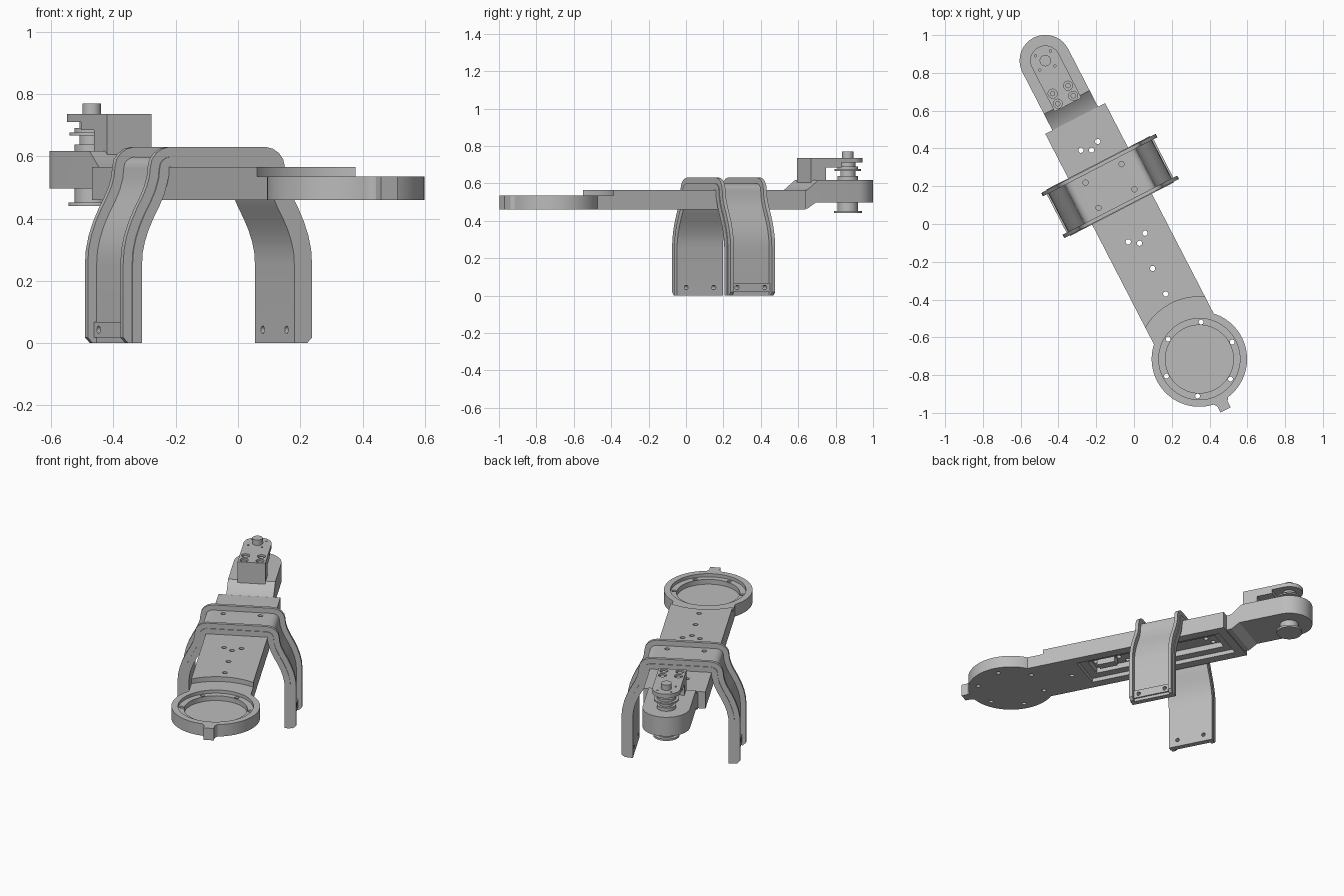
import bpy, bmesh, math
from mathutils import Matrix

cube = bpy.data.objects.get("Cube")
if cube:
    bpy.data.objects.remove(cube, do_unlink=True)

# Everything is laid out along a local y axis starting at the ring centre, then turned
PLACE = Matrix.Translation((0.346, -0.715, 0)) @ Matrix.Rotation(math.radians(27.3), 4, 'Z')
HUB = 1.778

grey = bpy.data.materials.new("plain grey")
grey.diffuse_color = (0.5, 0.5, 0.5, 1)
grey.use_nodes = True
grey.node_tree.nodes["Principled BSDF"].inputs["Base Color"].default_value = (0.5, 0.5, 0.5, 1)


def extrude(name, pts, lo, hi, axis='Z'):
    """Extrude a 2D outline: Z uses (x, y), X uses (y, z), Y uses (x, z)."""
    def put(p, t):
        return {'Z': (p[0], p[1], t), 'X': (t, p[0], p[1]), 'Y': (p[0], t, p[1])}[axis]
    bm = bmesh.new()
    face = bm.faces.new([bm.verts.new(put(p, lo)) for p in pts])
    new = bmesh.ops.extrude_face_region(bm, geom=[face])["geom"]
    d = {'Z': (0, 0, hi - lo), 'X': (hi - lo, 0, 0), 'Y': (0, hi - lo, 0)}[axis]
    bmesh.ops.translate(bm, vec=d, verts=[v for v in new if isinstance(v, bmesh.types.BMVert)])
    bmesh.ops.recalc_face_normals(bm, faces=bm.faces)
    mesh = bpy.data.meshes.new(name)
    bm.to_mesh(mesh)
    bm.free()
    ob = bpy.data.objects.new(name, mesh)
    bpy.context.collection.objects.link(ob)
    mesh.materials.append(grey)
    ob.matrix_world = PLACE
    return ob


def arc(cx, cy, r, a0, a1, n=24):
    return [(cx + r * math.cos(math.radians(a0 + (a1 - a0) * i / n)),
             cy + r * math.sin(math.radians(a0 + (a1 - a0) * i / n))) for i in range(n + 1)]


def cyl(name, x, y, r, lo, hi, n=40, axis='Z'):
    return extrude(name, arc(x, y, r, 0, 360, n)[:-1], lo, hi, axis)


def rect(x0, x1, y0, y1):
    return [(x0, y0), (x1, y0), (x1, y1), (x0, y1)]


def cut(ob, cutters):
    """Subtract the cutters, bake the result and remove the cutters."""
    for c in cutters:
        m = ob.modifiers.new("cut", 'BOOLEAN')
        m.operation, m.solver, m.object = 'DIFFERENCE', 'EXACT', c
    bpy.context.view_layer.update()
    baked = bpy.data.meshes.new_from_object(ob.evaluated_get(bpy.context.evaluated_depsgraph_get()))
    ob.modifiers.clear()
    ob.data = baked
    for c in cutters:
        bpy.data.objects.remove(c, do_unlink=True)


def holes(points, r, lo, hi):
    return [cyl("cutter", x, y, r, lo, hi, 16) for x, y in points]


# Ring plate with its tab and the short neck to the arm
W, R = 0.178, 0.2525
edge = math.degrees(math.acos(W / R))
lip = math.degrees(math.acos(W / 0.33))
shoulder = arc(0, 0, 0.33, 180 - lip, lip)
tab = [(-0.042, -0.25), (-0.03, -0.268), (-0.03, -0.303), (0.03, -0.303), (0.03, -0.268), (0.042, -0.25)]
outline = (arc(0, 0, R, 180 - edge, 260, 32) + tab + arc(0, 0, R, 280, 360 + edge, 32)
           + shoulder[::-1])
ring = extrude("ring_plate", outline, 0.46, 0.535)
bolts = [(0.196 * math.cos(math.radians(60 * k)), 0.196 * math.sin(math.radians(60 * k))) for k in range(6)]
cut(ring, [cyl("cutter", 0, 0, 0.215, 0.515, 0.6, 64), cyl("cutter", 0, 0, 0.18, 0.485, 0.6, 64)]
    + holes(bolts, 0.013, 0.4, 0.6))

# Thick arm with an underside pocket and screw holes
arm = extrude("arm", shoulder + [(W, 1.433), (-W, 1.433)], 0.46, 0.565)
arm_holes = [(-0.05, 1.27), (0, 1.245), (0.05, 1.27), (-0.05, 0.724), (0, 0.69), (0.05, 0.724), (0, 0.54), (0, 0.388)]
cut(arm, [extrude("cutter", rect(-0.12, 0.12, 0.47, 1.38), 0.4, 0.485),
          extrude("cutter", rect(-0.07, 0.07, 0.52, 1.33), 0.4, 0.52)]
    + holes(arm_holes, 0.014, 0.4, 0.6))
extrude("pocket_rail", rect(-0.025, 0.025, 0.56, 0.67), 0.48, 0.53)

# Stepped neck and round hub end
side = [(1.40, 0.465), (1.465, 0.465), (1.515, 0.497), (1.94, 0.497), (1.94, 0.617),
        (1.53, 0.617), (1.465, 0.565), (1.40, 0.555)]
hub = extrude("hub_arm", side, -0.136, 0.136, 'X')
trim = rect(-0.3, 0.3, HUB, 2.1)
trim = [(-0.3, HUB)] + arc(0, HUB, 0.136, 180, 0, 32) + [(0.3, HUB), (0.3, 2.1), (-0.3, 2.1)]
cut(hub, [extrude("cutter", trim, 0.3, 0.8)])

# Turned parts stacked on the hub axis
for name, r, lo, hi in [("lower_boss", 0.055, 0.45, 0.5), ("lower_flange", 0.075, 0.44, 0.452),
                        ("upper_boss", 0.055, 0.615, 0.638), ("shaft", 0.04, 0.63, 0.72),
                        ("washer", 0.072, 0.667, 0.676), ("collar", 0.055, 0.676, 0.69),
                        ("top_pin", 0.03, 0.72, 0.77)]:
    cyl(name, 0, HUB, r, lo, hi)

# Lever: stepped underside, rounded tip, screws
steps = [(1.515, 0.6), (1.606, 0.6), (1.606, 0.685), (1.70, 0.685), (1.70, 0.71),
         (1.90, 0.71), (1.90, 0.736), (1.515, 0.736)]
lever = extrude("lever", steps, -0.08, 0.08, 'X')
tip = [(-0.3, HUB)] + arc(0, HUB, 0.08, 180, 0, 32) + [(0.3, HUB), (0.3, 2.1), (-0.3, 2.1)]
screws = [(x, y) for x in (-0.046, 0.046) for y in (1.545, 1.605)]
tiny = [(0.058 * math.cos(t), HUB + 0.058 * math.sin(t)) for t in (0.6, 2.2, 3.7, 5.3)]
cut(lever, [extrude("cutter", tip, 0.5, 0.9)] + holes(screws, 0.024, 0.715, 0.8)
    + holes(tiny, 0.006, 0.725, 0.8))
for x, y in screws:
    cyl("lever_screw", x, y, 0.014, 0.71, 0.73, 16)

# Saddle bracket: half of the outer contour, from the top centre down to the foot
half = [(0.174, 0.63), (0.2, 0.624), (0.222, 0.61), (0.237, 0.59), (0.243, 0.565), (0.246, 0.535),
        (0.256, 0.502), (0.272, 0.468), (0.292, 0.432), (0.312, 0.39), (0.328, 0.345),
        (0.338, 0.3), (0.341, 0.255), (0.341, 0.0)]


def inset(pts, d):
    """Shift the contour inward along its local normal."""
    out = []
    for i, (x, z) in enumerate(pts):
        if i == 0:
            n = (0, -1)
        elif i == len(pts) - 1:
            n = (-1, 0)
        else:
            tx, tz = pts[i + 1][0] - pts[i - 1][0], pts[i + 1][1] - pts[i - 1][1]
            k = math.hypot(tx, tz)
            n = (tz / k, -tx / k)
            n = (n[0], -abs(n[1]))
        out.append((x + n[0] * d, z + n[1] * d))
    return out


def band(name, d0, d1, y0, y1, foot=0.0):
    outer, inner = inset(half, d0), inset(half, d1)
    outer[-1] = (outer[-1][0], foot)
    if foot:
        outer.append((outer[-1][0] - foot, 0))
    loop = outer + inner[::-1]
    mirrored = [(-x, z) for x, z in outer][::-1] + [(-x, z) for x, z in inner]
    pts = outer + inner[::-1] + [(-x, z) for x, z in inner] + [(-x, z) for x, z in outer][::-1]
    return extrude(name, pts, y0, y1, 'Y')


Y0, Y1 = 0.897, 1.165
mid = (Y0 + Y1) / 2
strap = band("saddle_strap", 0.032, 0.066, Y0 - 0.004, Y1 + 0.004)
foot_holes = [cyl("cutter", mid + s * 0.083, 0.043, 0.012, -0.5, 0.5, 16, 'X') for s in (-1, 1)]
top_holes = [(x, y) for x in (-0.107, 0.107) for y in (mid - 0.075, mid + 0.075)]
cut(strap, foot_holes + holes(top_holes, 0.014, 0.575, 0.7))
for y in (Y0, Y1 - 0.02):
    band("saddle_rib", 0.0, 0.05, y, y + 0.02, 0.018)

# Foot pads between the ribs
for s in (-1, 1):
    x = sorted((s * 0.300, s * 0.318))
    pad = extrude("foot_pad", rect(Y0 + 0.015, Y1 - 0.015, 0.018, 0.068), x[0], x[1], 'X')
    cut(pad, [cyl("cutter", mid + k * 0.083, 0.043, 0.012, -0.5, 0.5, 16, 'X') for k in (-1, 1)])

# Smooth the curved walls and keep the corners crisp
bpy.ops.object.select_all(action='DESELECT')
for ob in bpy.context.collection.objects:
    if ob.type == 'MESH' and grey.name in ob.data.materials:
        ob.select_set(True)
        bpy.context.view_layer.objects.active = ob
bpy.ops.object.shade_smooth_by_angle(angle=math.radians(30))
